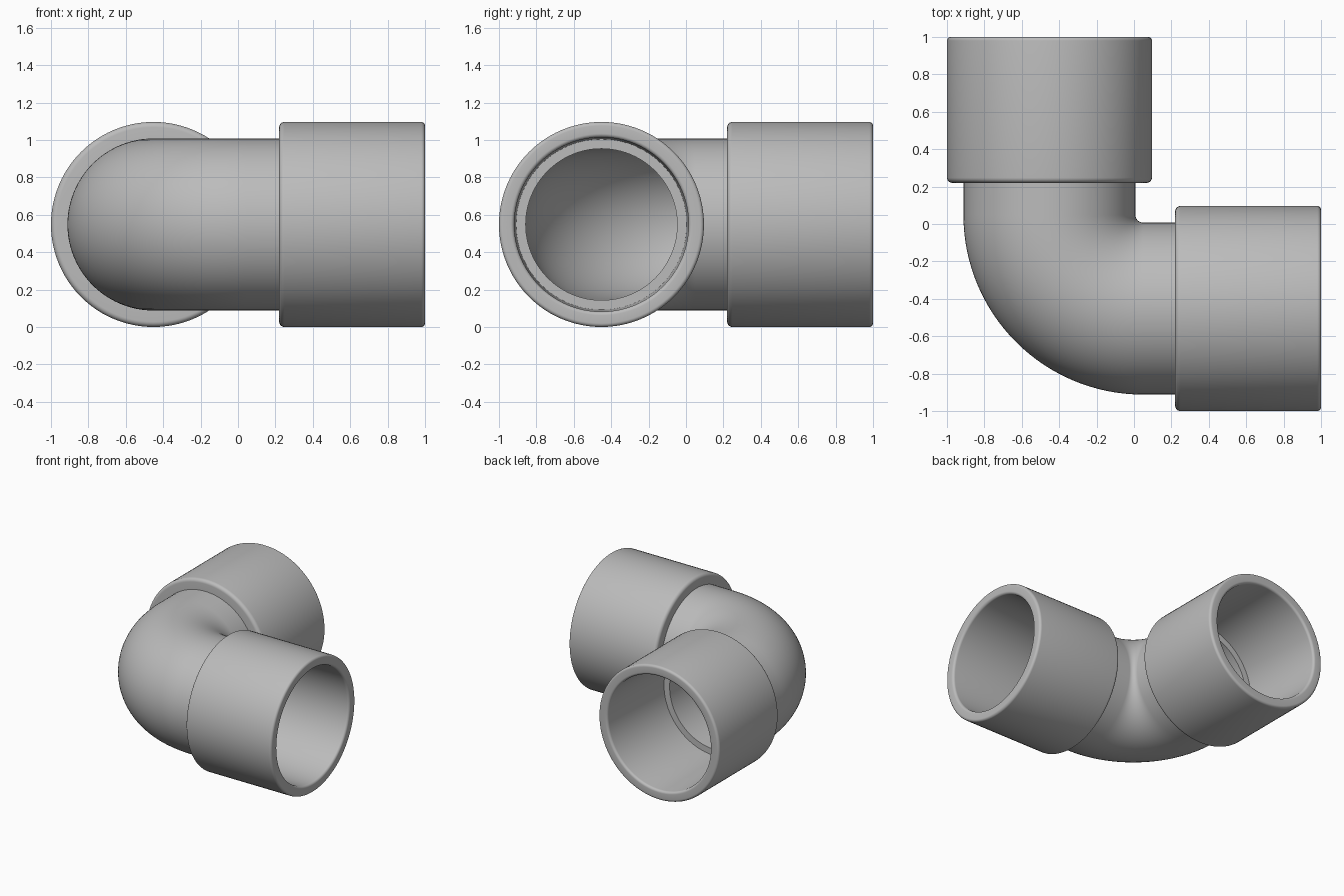
import bpy, math
from mathutils import Vector

cube = bpy.data.objects.get("Cube")
if cube:
    bpy.data.objects.remove(cube, do_unlink=True)

R = 0.548            # socket outer radius, also the axis height
AXIS = R - 1         # pipe axis offset in x and y
PIPE, BORE = 0.46, 0.405
BEND = 0.5           # bend radius of the centre line
PIVOT = AXIS + BEND
SHOULDER, SHELF = 0.22, 0.28
SEG = 96

grey = bpy.data.materials.new("plastic grey")
grey.use_nodes = True
colour = (0.5, 0.5, 0.5, 1)
grey.diffuse_color = colour
grey.node_tree.nodes["Principled BSDF"].inputs["Base Color"].default_value = colour


def skin(name, rings):
    """Closed skin through rings of (centre, sideways direction, radius)."""
    verts, faces = [], []
    for centre, side, radius in rings:
        for k in range(SEG):
            a = math.tau * k / SEG
            verts.append(centre + radius * (math.cos(a) * side + math.sin(a) * Vector((0, 0, 1))))
    n = len(rings)
    for i in range(n):
        j = (i + 1) % n
        for k in range(SEG):
            m = (k + 1) % SEG
            faces.append((i * SEG + k, i * SEG + m, j * SEG + m, j * SEG + k))
    mesh = bpy.data.meshes.new(name)
    mesh.from_pydata(verts, [], faces)
    mesh.materials.append(grey)
    obj = bpy.data.objects.new(name, mesh)
    bpy.context.collection.objects.link(obj)
    bpy.ops.object.select_all(action='DESELECT')
    bpy.context.view_layer.objects.active = obj
    obj.select_set(True)
    bpy.ops.object.mode_set(mode='EDIT')
    bpy.ops.mesh.select_all(action='SELECT')
    bpy.ops.mesh.normals_make_consistent(inside=False)
    bpy.ops.object.mode_set(mode='OBJECT')
    bpy.ops.object.shade_smooth_by_angle(angle=math.radians(35))
    return obj


def fillet(x, r, rad, start):
    """Quarter round of (position, radius) points about (x, r)."""
    return [(x + rad * math.cos(a), r + rad * math.sin(a))
            for a in (math.radians(start - 90 * i / 6) for i in range(7))]


# Elbow: centre line from one shelf, round the bend, to the other shelf
path = [(Vector((SHELF, AXIS, R)), Vector((0, -1, 0)))]
for i in range(49):
    a = math.pi / 2 * i / 48
    side = Vector((-math.sin(a), -math.cos(a), 0))
    path.append((Vector((PIVOT, PIVOT, R)) + BEND * side, side))
path.append((Vector((AXIS, SHELF, R)), Vector((-1, 0, 0))))
skin("elbow_pipe", [(c, s, PIPE) for c, s in path] +
     [(c, s, BORE) for c, s in reversed(path)])

# Sockets: rounded shoulder, rounded mouth and slightly tapered bore
round_, lip = 0.028, 0.02
profile = [(SHELF - 0.03, 0.43), (SHOULDER, 0.43)]
profile += fillet(SHOULDER + round_, R - round_, round_, 180)
profile += fillet(1 - lip, R - lip, lip, 90)
profile += fillet(1 - lip, 0.466 + lip, lip, 0)
profile += [(SHELF, 0.456)]


def socket(name, along, side):
    base = Vector((0, 0, R)) + AXIS * (Vector((1, 1, 0)) - along)
    skin(name, [(base + along * x, side, r) for x, r in profile])


socket("left_socket", Vector((1, 0, 0)), Vector((0, -1, 0)))
socket("back_socket", Vector((0, 1, 0)), Vector((-1, 0, 0)))
